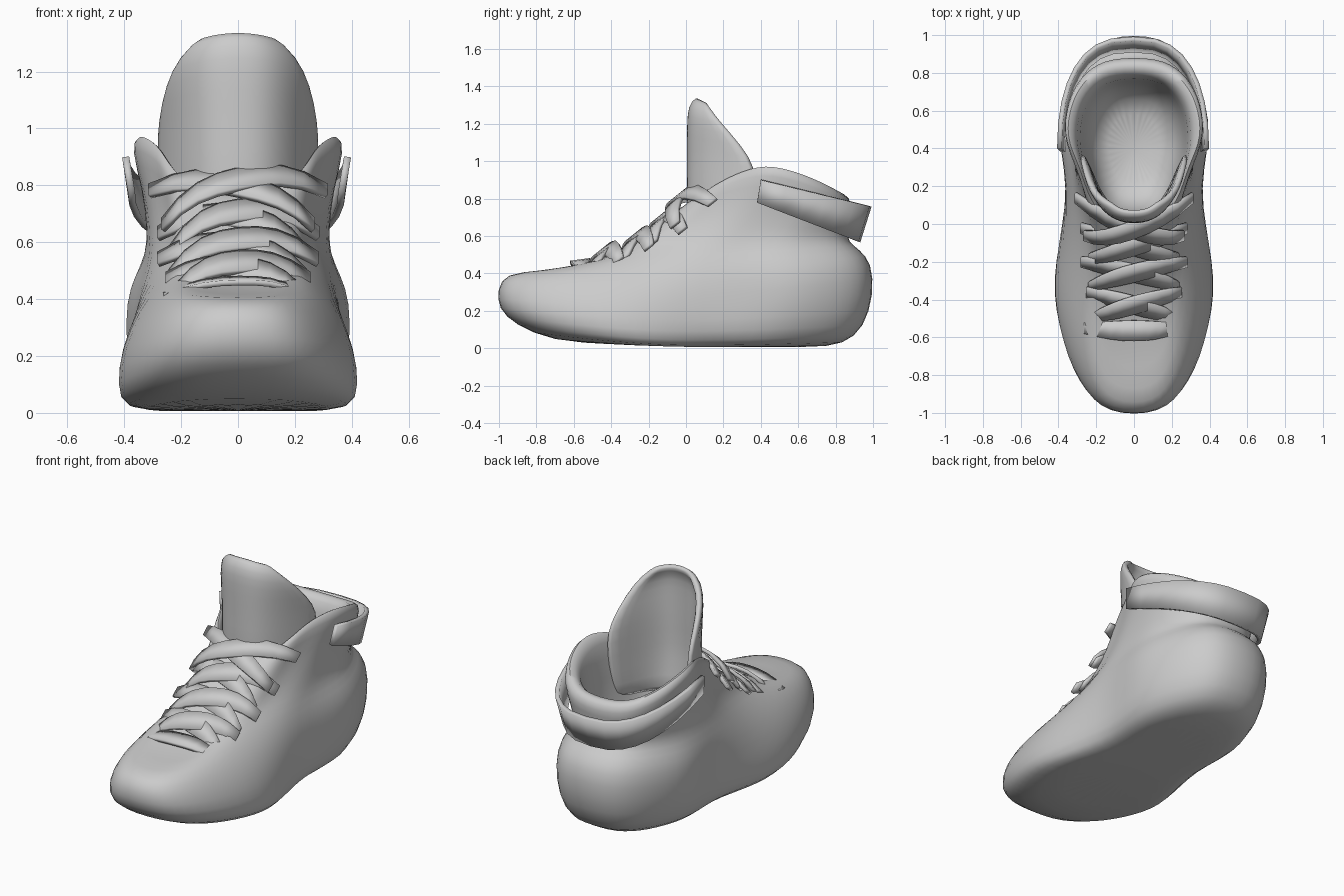
import bpy
from math import sin, cos, pi
from mathutils import Vector

cube = bpy.data.objects.get("Cube")
if cube:
    bpy.data.objects.remove(cube)

grey = bpy.data.materials.new("plain grey")
grey.use_nodes = True
color = (0.6, 0.6, 0.6, 1)
grey.diffuse_color = color
grey.node_tree.nodes["Principled BSDF"].inputs["Base Color"].default_value = color


def lerp(a, b, t):
    return a + (b - a) * t


def make(name, rows, closed=False, caps=False, thick=0, subdiv=0, angle=50):
    """Skin rows of points into one smooth part."""
    n = len(rows[0])
    verts = [p for row in rows for p in row]
    faces = []
    for r in range(len(rows) - 1):
        for i in range(n if closed else n - 1):
            j = (i + 1) % n
            faces.append((r * n + i, r * n + j, r * n + n + j, r * n + n + i))
    if caps:
        faces.append(tuple(reversed(range(n))))
        faces.append(tuple(range(len(verts) - n, len(verts))))
    mesh = bpy.data.meshes.new(name)
    mesh.from_pydata(verts, [], faces)
    mesh.materials.append(grey)
    obj = bpy.data.objects.new(name, mesh)
    bpy.context.collection.objects.link(obj)
    if thick:
        mod = obj.modifiers.new("thickness", "SOLIDIFY")
        mod.thickness = thick
        mod.offset = 0
    if subdiv:
        mod = obj.modifiers.new("rounding", "SUBSURF")
        mod.levels = mod.render_levels = subdiv
    bpy.ops.object.select_all(action="DESELECT")
    bpy.context.view_layer.objects.active = obj
    obj.select_set(True)
    bpy.ops.object.shade_smooth_by_angle(angle=angle * pi / 180)
    return obj


def foot_ring(front, back, z_front, z_mid, z_back, w_toe, w_arch, w_heel, n=32):
    """Closed foot-shaped ring, pinched at the arch."""
    ring = []
    for i in range(n):
        a = 2 * pi * i / n
        s = (1 - cos(a)) / 2
        if s < 0.6:
            t = max(0, (s - 0.28) / 0.32)
            width = lerp(w_toe, w_arch, t * t * (3 - 2 * t))
        else:
            t = min(1, (s - 0.6) / 0.18)
            width = lerp(w_arch, w_heel, t * t * (3 - 2 * t))
        side = abs(sin(a)) ** 0.73 * (-1 if a > pi else 1)
        z_end = z_front if s < 0.5 else z_back
        z = lerp(z_mid, z_end, abs(1 - 2 * s) ** 1.6)
        ring.append((side * width, lerp(front, back, s), z))
    return ring


# Shoe shell: sole, toe, heel, collar rim, then lining down to the insole
shell = [
    (-0.60, 0.68, 0.015, 0.01, 0.00, 0.28, 0.18, 0.24),
    (-0.83, 0.85, 0.08, 0.00, 0.02, 0.44, 0.31, 0.36),
    (-0.98, 0.96, 0.17, 0.08, 0.11, 0.46, 0.36, 0.43),
    (-1.02, 1.01, 0.26, 0.22, 0.29, 0.44, 0.36, 0.46),
    (-1.00, 1.00, 0.37, 0.36, 0.46, 0.37, 0.36, 0.46),
    (-0.91, 0.93, 0.41, 0.46, 0.53, 0.29, 0.34, 0.42),
    (-0.62, 0.87, 0.42, 0.55, 0.57, 0.25, 0.32, 0.37),
    (-0.38, 0.87, 0.50, 0.65, 0.62, 0.25, 0.32, 0.36),
    (-0.15, 0.87, 0.66, 0.80, 0.69, 0.27, 0.34, 0.37),
    (-0.03, 0.89, 0.75, 0.94, 0.77, 0.31, 0.385, 0.395),
    (0.00, 0.86, 0.77, 0.99, 0.83, 0.29, 0.365, 0.37),
    (0.03, 0.78, 0.75, 0.95, 0.82, 0.27, 0.30, 0.31),
    (0.05, 0.76, 0.60, 0.70, 0.66, 0.26, 0.28, 0.29),
    (0.08, 0.73, 0.42, 0.42, 0.42, 0.23, 0.25, 0.25),
    (0.20, 0.60, 0.31, 0.31, 0.31, 0.14, 0.15, 0.15),
]
make("shoe_shell", [foot_ring(*r) for r in shell], True, True, subdiv=1, angle=80)

# Tongue: centre y and z, then edge x, y and z of each row
tongue = [
    (0.06, 0.55, 0.26, 0.33, 0.55),
    (0.02, 0.75, 0.27, 0.36, 0.72),
    (0.025, 0.95, 0.28, 0.38, 0.92),
    (0.025, 1.08, 0.275, 0.35, 1.02),
    (0.025, 1.20, 0.25, 0.24, 1.15),
    (0.03, 1.29, 0.20, 0.15, 1.25),
    (0.07, 1.335, 0.12, 0.11, 1.315),
]
steps = [i / 6 - 1 for i in range(13)]
rows = [[(w * u, lerp(yc, ye, abs(u) ** 2.7), lerp(zc, ze, u * u)) for u in steps]
        for yc, zc, w, ye, ze in tongue]
make("tongue", rows, thick=0.04, subdiv=1)


def lace(name, start, peak, end, width, rise=0.6):
    """Flat band that runs level over the instep and drops at both ends."""
    a, p, b = Vector(start), Vector(peak), Vector(end)
    slope = Vector((0, 0.75, rise)).normalized() * width / 2
    mid = p - (a + b) / 2
    low, high = [], []
    for i in range(9):
        t = i / 8
        point = a.lerp(b, t) + mid * (1 - abs(2 * t - 1) ** 2.6)
        taper = 0.55 + 0.45 * sin(pi * t)
        low.append(point - slope * taper)
        high.append(point + slope * taper)
    make(name, [low, high], thick=0.02, angle=35)


# Laces: a toe bar, then crossed pairs going up the instep
lace("lace_bar", (-0.26, -0.55, 0.41), (0, -0.565, 0.465), (0.21, -0.55, 0.42), 0.11, 0.1)
# each pair: upper x, y, z, peak y, z, lower y, z
pairs = [
    (0.25, -0.36, 0.47, -0.43, 0.51, -0.49, 0.43),
    (0.28, -0.20, 0.54, -0.26, 0.59, -0.33, 0.48),
    (0.28, -0.02, 0.63, -0.12, 0.69, -0.18, 0.56),
    (0.31, 0.14, 0.78, -0.03, 0.80, -0.06, 0.66),
]
for k, (x, y, z, yp, zp, yl, zl) in enumerate(pairs):
    for side, lift, label in ((1, 0.02, "left"), (-1, 0, "right")):
        lace(f"lace_{k + 1}_{label}", (side * x, y, z), (0, yp, zp + lift),
             (-side * x * 0.85, yl, zl), 0.115)

# Ankle strap: open band around the back of the collar
top, bottom = [], []
for i in range(17):
    a = pi * i / 16
    x = abs(cos(a)) ** 0.75 * (1 if a < pi / 2 else -1)
    s = sin(a) ** 0.9
    top.append((0.39 * x - 0.005, lerp(0.40, 0.98, s), lerp(0.90, 0.76, s)))
    bottom.append((0.37 * x - 0.005, lerp(0.38, 0.92, s), lerp(0.78, 0.57, s)))
make("ankle_strap", [bottom, top], thick=0.025, angle=40)
